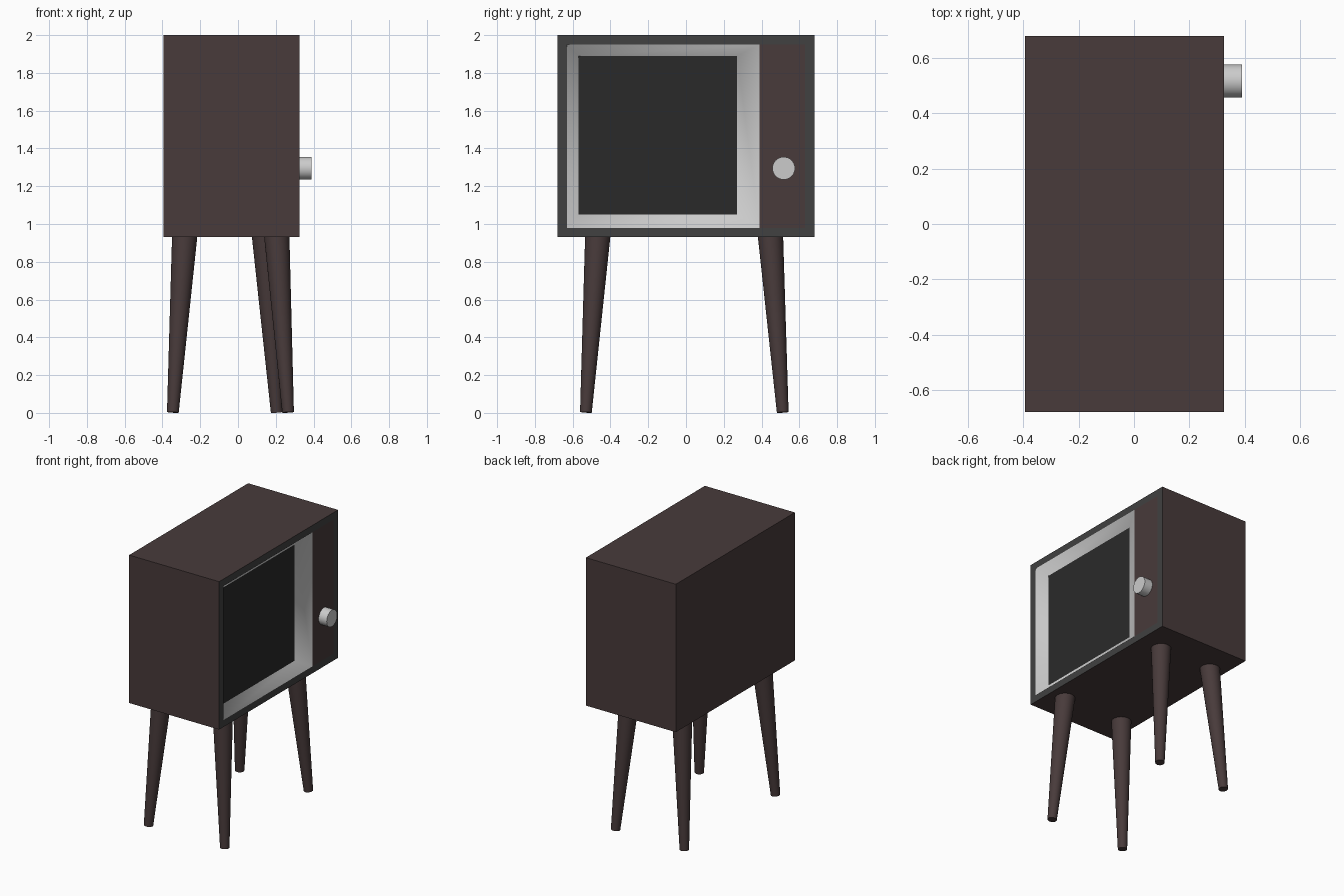
import bpy, bmesh, math
from mathutils import Vector

if "Cube" in bpy.data.objects:
    bpy.data.objects.remove(bpy.data.objects["Cube"])

FRONT, BACK = 0.325, -0.395
DEPTH = 0.06  # how far the screen sits behind the front


def material(name, rgb):
    m = bpy.data.materials.new(name)
    m.diffuse_color = (*rgb, 1)
    m.use_nodes = True
    m.node_tree.nodes["Principled BSDF"].inputs["Base Color"].default_value = m.diffuse_color
    return m


wood = material("dark_wood", (0.065, 0.043, 0.043))
trim = material("dark_trim", (0.052, 0.052, 0.052))
glass = material("dark_glass", (0.023, 0.023, 0.023))


def add(name, bm, mat=None):
    me = bpy.data.meshes.new(name)
    bm.to_mesh(me)
    bm.free()
    ob = bpy.data.objects.new(name, me)
    bpy.context.collection.objects.link(ob)
    if mat:
        me.materials.append(mat)
    return ob


def rect(bm, x, y0, y1, z0, z1):
    return [bm.verts.new((x, y, z)) for y, z in ((y0, z0), (y1, z0), (y1, z1), (y0, z1))]


def bridge(bm, a, b):
    for i in range(4):
        j = (i + 1) % 4
        bm.faces.new((a[i], a[j], b[j], b[i]))


def tapered(name, start, end, r1, r2, mat=None):
    """Round tapered rod between two points, smooth with sharp caps."""
    a, b = Vector(start), Vector(end)
    bm = bmesh.new()
    bmesh.ops.create_cone(bm, cap_ends=True, segments=32, radius1=r1, radius2=r2,
                          depth=(b - a).length)
    ob = add(name, bm, mat)
    ob.location = (a + b) / 2
    ob.rotation_mode = 'QUATERNION'
    ob.rotation_quaternion = (b - a).to_track_quat('Z', 'Y')
    bpy.ops.object.select_all(action='DESELECT')
    ob.select_set(True)
    bpy.context.view_layer.objects.active = ob
    bpy.ops.object.shade_smooth_by_angle(angle=math.radians(35))
    return ob


outer = (-0.68, 0.68, 0.93, 2.0)
inner = (-0.63, 0.63, 0.98, 1.95)
bezel = (-0.63, 0.39, 0.98, 1.95)
pane = (-0.57, 0.27, 1.05, 1.89)

# Cabinet shell, open at the front
bm = bmesh.new()
b, f = rect(bm, BACK, *outer), rect(bm, FRONT, *outer)
bridge(bm, b, f)
bm.faces.new(b[::-1])
add("cabinet", bm, wood)

# Flat dark rim around the front
bm = bmesh.new()
bridge(bm, rect(bm, FRONT, *outer), rect(bm, FRONT, *inner))
add("front_rim", bm, trim)

# Wooden control panel beside the screen
bm = bmesh.new()
bm.faces.new(rect(bm, FRONT, 0.39, 0.63, 0.98, 1.95))
add("control_panel", bm, wood)

# Sloped bezel leading in to the screen
bm = bmesh.new()
bridge(bm, rect(bm, FRONT, *bezel), rect(bm, FRONT - DEPTH, *pane))
for face in bm.faces:
    face.smooth = True
add("screen_bezel", bm)

# Screen
bm = bmesh.new()
bm.faces.new(rect(bm, FRONT - DEPTH, *pane))
add("screen", bm, glass)

# Knob
tapered("knob", (FRONT - 0.005, 0.517, 1.295), (0.39, 0.517, 1.295), 0.06, 0.06)

# Splayed legs: top x, y and foot x, y
legs = {
    "left_front_leg": (0.205, -0.467, 0.265, -0.53),
    "left_back_leg": (-0.282, -0.467, -0.345, -0.53),
    "right_front_leg": (0.14, 0.447, 0.205, 0.512),
    "right_back_leg": (-0.282, 0.447, -0.345, 0.512),
}
for name, (tx, ty, fx, fy) in legs.items():
    tapered(name, (fx, fy, 0.003), (tx, ty, 0.94), 0.031, 0.067, wood)
